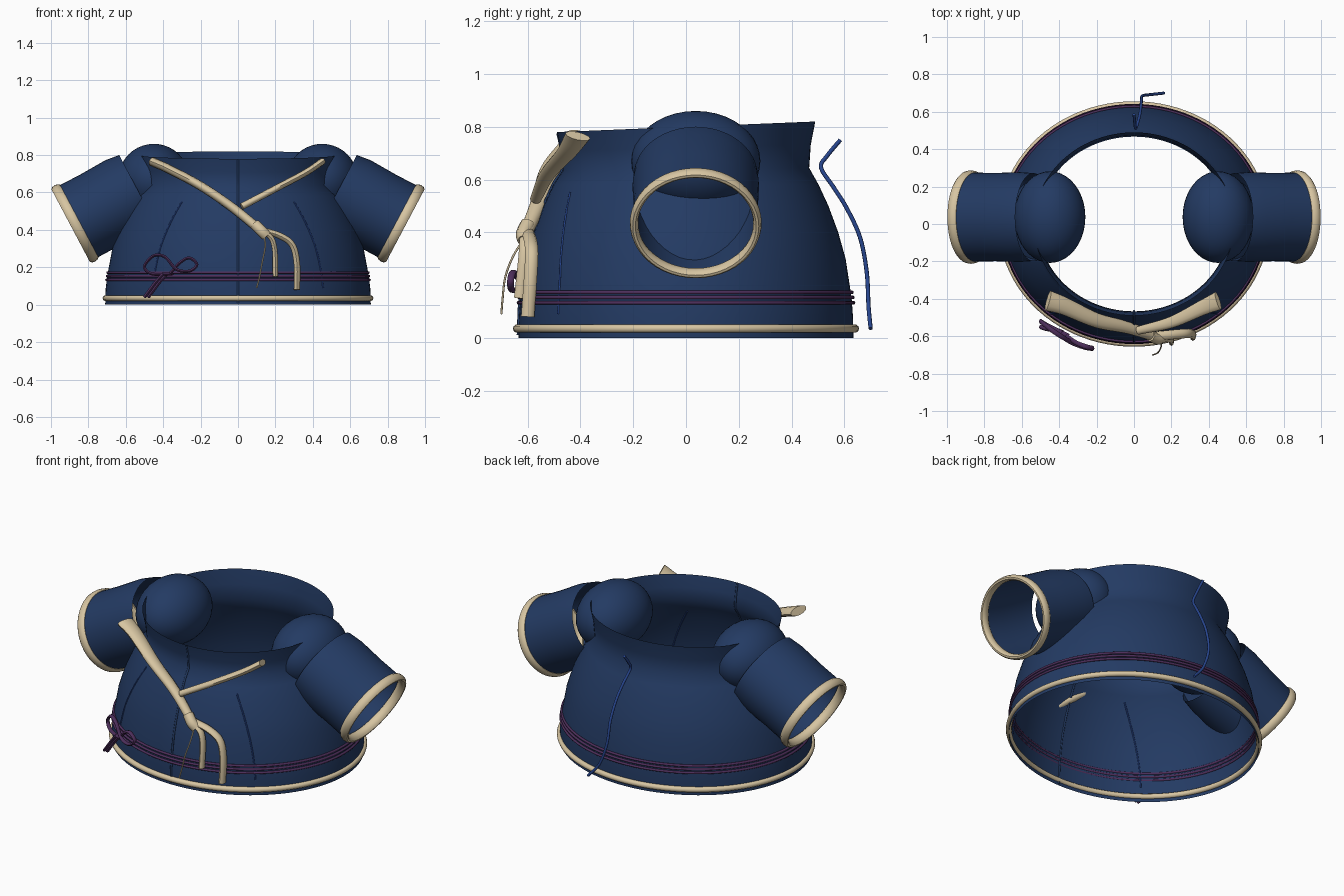
import bpy, bmesh, math
from mathutils import Vector, Matrix

if "Cube" in bpy.data.objects:
    bpy.data.objects.remove(bpy.data.objects["Cube"])


def material(name, rgb):
    m = bpy.data.materials.new(name)
    m.diffuse_color = (*rgb, 1)
    m.use_nodes = True
    m.node_tree.nodes["Principled BSDF"].inputs["Base Color"].default_value = m.diffuse_color
    return m


NAVY = material("navy cloth", (0.017, 0.043, 0.125))
CREAM = material("cream trim", (0.68, 0.56, 0.36))
PURPLE = material("purple cord", (0.075, 0.028, 0.105))
BLUE = material("blue cord", (0.02, 0.06, 0.27))


def finish(name, bm, mat, angle=50):
    bmesh.ops.recalc_face_normals(bm, faces=bm.faces)
    me = bpy.data.meshes.new(name)
    bm.to_mesh(me)
    bm.free()
    ob = bpy.data.objects.new(name, me)
    bpy.context.collection.objects.link(ob)
    me.materials.append(mat)
    bpy.ops.object.select_all(action='DESELECT')
    ob.select_set(True)
    bpy.context.view_layer.objects.active = ob
    bpy.ops.object.shade_smooth_by_angle(angle=math.radians(angle))
    return ob


def skin(rings, closed=False, caps=False):
    """Join rings of points into a tube."""
    bm = bmesh.new()
    vs = [[bm.verts.new(p) for p in r] for r in rings]
    n = len(vs[0])
    for k in range(len(vs) if closed else len(vs) - 1):
        a, b = vs[k], vs[(k + 1) % len(vs)]
        for i in range(n):
            j = (i + 1) % n
            bm.faces.new((a[i], a[j], b[j], b[i]))
    if caps:
        bm.faces.new(vs[0])
        bm.faces.new(vs[-1])
    return bm


def spline(pts, steps=6):
    """Smooth path through the points."""
    p = [Vector(q) for q in pts]
    p = [2 * p[0] - p[1]] + p + [2 * p[-1] - p[-2]]
    out = []
    for i in range(1, len(p) - 2):
        a, b, c, d = p[i - 1:i + 3]
        for s in range(steps):
            t = s / steps
            out.append(0.5 * (2 * b + (c - a) * t + (2 * a - 5 * b + 4 * c - d) * t * t
                              + (3 * b - a - 3 * c + d) * t ** 3))
    return out + [p[-2]]


def cord(name, pts, mat, w, d=None, d_end=None, sides=8):
    """Sweep an oval: w is the half width, d the half depth, which may taper."""
    d = d or w
    d_end = d_end or d
    path = spline(pts)
    rings = []
    for i, c in enumerate(path):
        t = (path[min(i + 1, len(path) - 1)] - path[max(i - 1, 0)]).normalized()
        side = t.cross(Vector((0, 1, 0))).normalized()
        deep = side.cross(t)
        k = i / (len(path) - 1)
        dd = d + (d_end - d) * k
        rings.append([c + side * w * math.cos(a) + deep * dd * math.sin(a)
                      for a in [2 * math.pi * s / sides for s in range(sides)]])
    return finish(name, skin(rings, caps=True), mat)


def hoop(name, centre, a, b, r, mat, rot=None, n=72, flat=1.0):
    """Oval ring with a round section."""
    rot = rot or Matrix.Identity(3)
    rings = []
    for i in range(n):
        u = 2 * math.pi * i / n
        rings.append([Vector(centre) + rot @ Vector((
            (a + r * math.cos(v)) * math.cos(u), (b + r * math.cos(v)) * math.sin(u),
            r * flat * math.sin(v))) for v in [2 * math.pi * s / 10 for s in range(10)]])
    return finish(name, skin(rings, closed=True), mat)


# Bodice shell: height, half width, half depth
PROFILE = [(0, .71, .635), (.08, .708, .633), (.15, .70, .628), (.3, .672, .605), (.4, .64, .577),
           (.5, .595, .54), (.58, .55, .503), (.64, .512, .467), (.72, .52, .473), (.80, .535, .49)]


def on_body(x, z, out=0.0):
    """Point on the front of the bodice."""
    for (z0, a0, b0), (z1, a1, b1) in zip(PROFILE, PROFILE[1:]):
        if z <= z1:
            break
    k = (z - z0) / (z1 - z0)
    a, b = a0 + (a1 - a0) * k, b0 + (b1 - b0) * k
    return Vector((x, -b * math.sqrt(max(0, 1 - (x / a) ** 2)) - out, z))


body_rings = []
for z, a, b in PROFILE:
    lift = max(0, (z - .6) / .2) * .02
    body_rings.append([(a * math.cos(u), b * math.sin(u), z + lift * math.sin(u))
                       for u in [2 * math.pi * i / 96 for i in range(96)]])
finish("bodice", skin(body_rings), NAVY, 40)

# Front seam and hem
cord("front_seam", [on_body(0, z, .001) for z in (.01, .15, .3, .45, .58, .64, .72, .775)], NAVY, .006)
hoop("hem_trim", (0, 0, .035), .708, .640, .016, CREAM, n=96)
for i, z in enumerate((.133, .153, .172)):
    hoop("waist_cord_%d" % i, (0, 0, z), .703 - i * .003, .635 - i * .003, .007, PURPLE, n=96)

# Sleeves, shoulder balls and cuffs
for s, tag in ((1, "left"), (-1, "right")):
    axis = Vector((.884 * s, 0, -.468))
    up = Vector((.468 * s, 0, .884))
    rot = Matrix((up, Vector((0, 1, 0)), axis)).transposed()
    cuff = Vector((.872 * s, .037, .435))
    rings = []
    for t, ru, ry in ((-.38, .212, .235), (-.3, .222, .24), (-.15, .217, .236), (0, .218, .238), (.012, .218, .238)):
        rings.append([cuff + axis * t + up * ru * math.cos(u) + Vector((0, ry * math.sin(u), 0))
                      for u in [2 * math.pi * i / 48 for i in range(48)]])
    finish(tag + "_sleeve", skin(rings), NAVY)
    hoop(tag + "_cuff", cuff, .215, .234, .016, CREAM, rot, n=48, flat=1.7)
    bm = bmesh.new()
    bmesh.ops.create_uvsphere(bm, u_segments=40, v_segments=20, radius=1,
                              matrix=Matrix.Translation((.45 * s, .037, .67)) @ Matrix.Diagonal((.19, .245, .19, 1)))
    finish(tag + "_shoulder", bm, NAVY)

# Crossed collar bands and hanging ties
cord("long_band", [(-.46, -.41, .765), (-.37, -.44, .725), (-.2, -.515, .635),
                   (-.03, -.555, .52), (.13, -.61, .39)], CREAM, .024, .055, .025, 12)
cord("short_band", [(.45, -.41, .765), (.36, -.45, .705), (.2, -.525, .62), (.02, -.57, .525)],
     CREAM, .018, .05, .022, 12)
cord("tie_knot", [(.09, -.60, .43), (.125, -.615, .395), (.15, -.61, .37)], CREAM, .03, .03)
cord("short_tie", [(.12, -.61, .395), (.175, -.61, .36), (.197, -.615, .29), (.2, -.63, .15)], CREAM, .014, .022)
cord("long_tie", [(.12, -.60, .40), (.22, -.59, .37), (.29, -.585, .32), (.315, -.59, .22),
                  (.315, -.60, .08)], CREAM, .017, .025)

# Loose thread below the knot
cord("loose_thread", [(.14, -.61, .38), (.145, -.655, .31), (.13, -.685, .23), (.115, -.695, .15),
                      (.10, -.70, .09)], CREAM, .004)

# Purple bow on the waist cord
cord("bow_loops", [(-.35, -.60, .165), (-.46, -.545, .165), (-.50, -.52, .205), (-.45, -.56, .262),
                   (-.39, -.60, .255), (-.33, -.635, .19), (-.26, -.66, .18), (-.22, -.665, .215),
                   (-.26, -.655, .25), (-.31, -.635, .225), (-.36, -.60, .17)], PURPLE, .008, .013)
for i, dx in enumerate((0, .02)):
    cord("bow_tail_%d" % i, [(-.40 + dx, -.58, .165), (-.44 + dx, -.565, .12), (-.47 + dx, -.56, .08),
                             (-.50 + dx, -.55, .04)], PURPLE, .009, .012)

# Front dart cords
for s, tag in ((1, "left"), (-1, "right")):
    cord(tag + "_dart", [on_body(x * s, z, .001) for x, z in
                         ((.30, .55), (.36, .44), (.41, .32), (.44, .2), (.455, .09))], BLUE, .004)

# Back cord hanging behind the bodice
cord("back_cord", [(.0, .585, .75), (.005, .535, .69), (.01, .512, .645), (.025, .56, .57), (.035, .61, .49),
                   (.04, .66, .38), (.045, .685, .25), (.09, .692, .12), (.16, .70, .035)], BLUE, .008)
